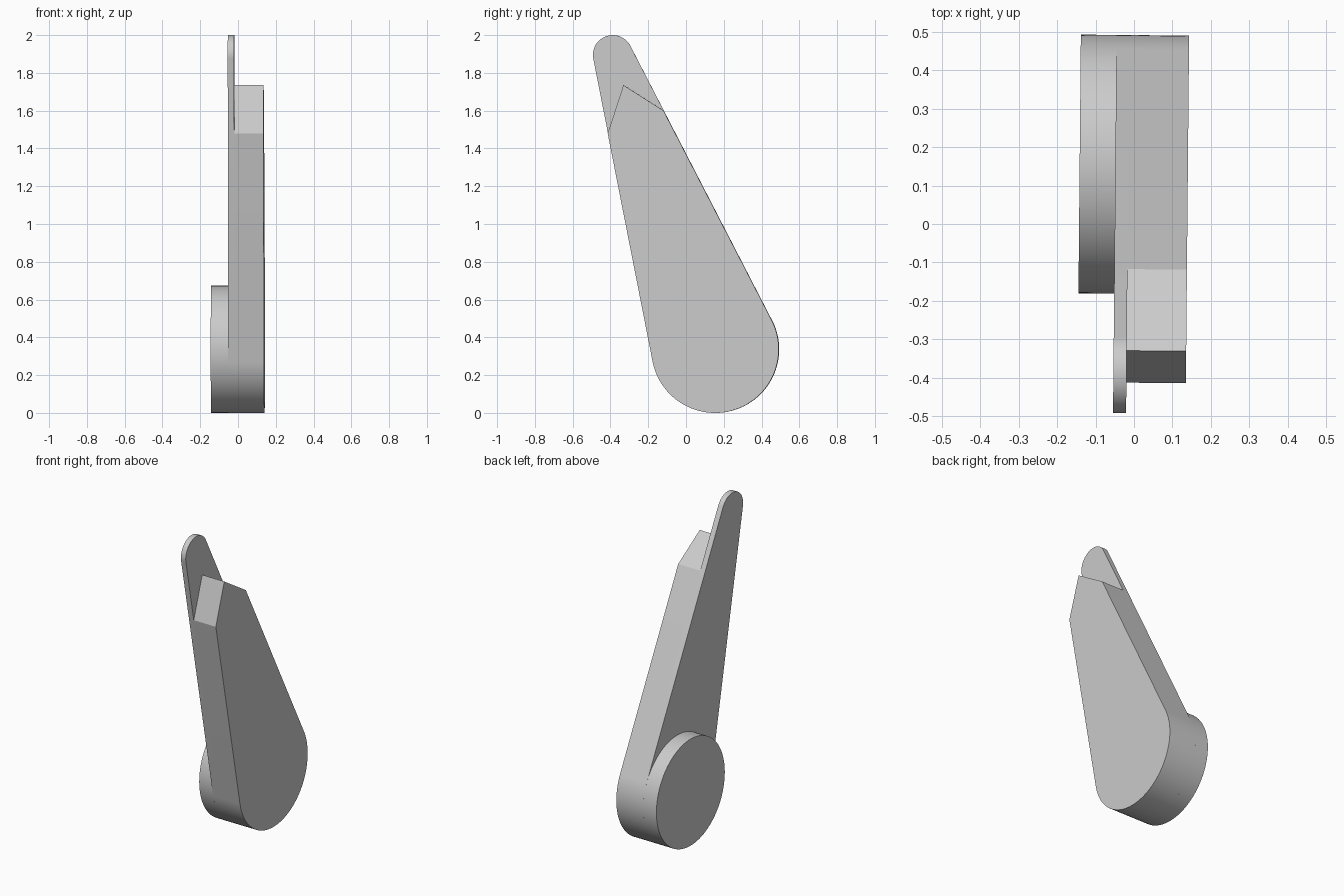
import bpy, bmesh, math
from mathutils import Vector

cube = bpy.data.objects.get("Cube")
if cube:
    bpy.data.objects.remove(cube, do_unlink=True)

grey = bpy.data.materials.new("plain grey")
grey.use_nodes = True
grey.diffuse_color = (0.6, 0.6, 0.6, 1)
grey.node_tree.nodes["Principled BSDF"].inputs["Base Color"].default_value = (0.6, 0.6, 0.6, 1)

# Side profile (y, z): a large round base and a small round tip joined by tangents
BASE, BASE_R = Vector((0.155, 0.337)), 0.337
TIP, TIP_R = Vector((-0.388, 1.895)), 0.105
axis = TIP - BASE
heading = math.atan2(axis.y, axis.x)
spread = math.acos((BASE_R - TIP_R) / axis.length)
TURN = math.radians(-0.53)


def arc(centre, radius, start, end, steps):
    return [centre + radius * Vector((math.cos(a), math.sin(a)))
            for a in (start + (end - start) * i / steps for i in range(steps + 1))]


def at_height(a, b, z):
    return a.lerp(b, (z - a.y) / (b.y - a.y))


def plate(name, profile, x0, x1):
    """Extrude a side profile between two x positions."""
    bm = bmesh.new()
    face = bm.faces.new([bm.verts.new((x0, p.x, p.y)) for p in profile])
    grown = bmesh.ops.extrude_face_region(bm, geom=[face])["geom"]
    bmesh.ops.translate(bm, vec=(x1 - x0, 0, 0),
                        verts=[g for g in grown if isinstance(g, bmesh.types.BMVert)])
    bmesh.ops.recalc_face_normals(bm, faces=bm.faces)
    mesh = bpy.data.meshes.new(name)
    bm.to_mesh(mesh)
    bm.free()
    mesh.materials.append(grey)
    obj = bpy.data.objects.new(name, mesh)
    bpy.context.collection.objects.link(obj)
    obj.rotation_euler.z = TURN
    bpy.ops.object.select_all(action="DESELECT")
    obj.select_set(True)
    bpy.context.view_layer.objects.active = obj
    bpy.ops.object.shade_smooth_by_angle(angle=math.radians(20))


base_arc = arc(BASE, BASE_R, heading + spread, heading - spread + math.tau, 64)
tip_arc = arc(TIP, TIP_R, heading - spread, heading + spread, 40)

# Round hub on the right side
plate("round_hub", arc(BASE, BASE_R, 0, math.tau * 95 / 96, 95), -0.143, -0.05)

# Thin arm with rounded tip
plate("thin_arm", base_arc + tip_arc, -0.05, -0.016)

# Thick arm with a pointed, cut-off top
front_cut = at_height(base_arc[0], tip_arc[-1], 1.48)
back_cut = at_height(base_arc[-1], tip_arc[0], 1.6)
if front_cut.x > back_cut.x:
    front_cut, back_cut = back_cut, front_cut
peak = Vector((-0.33, 1.735))
plate("thick_arm", base_arc + [back_cut, peak, front_cut], -0.016, 0.139)
